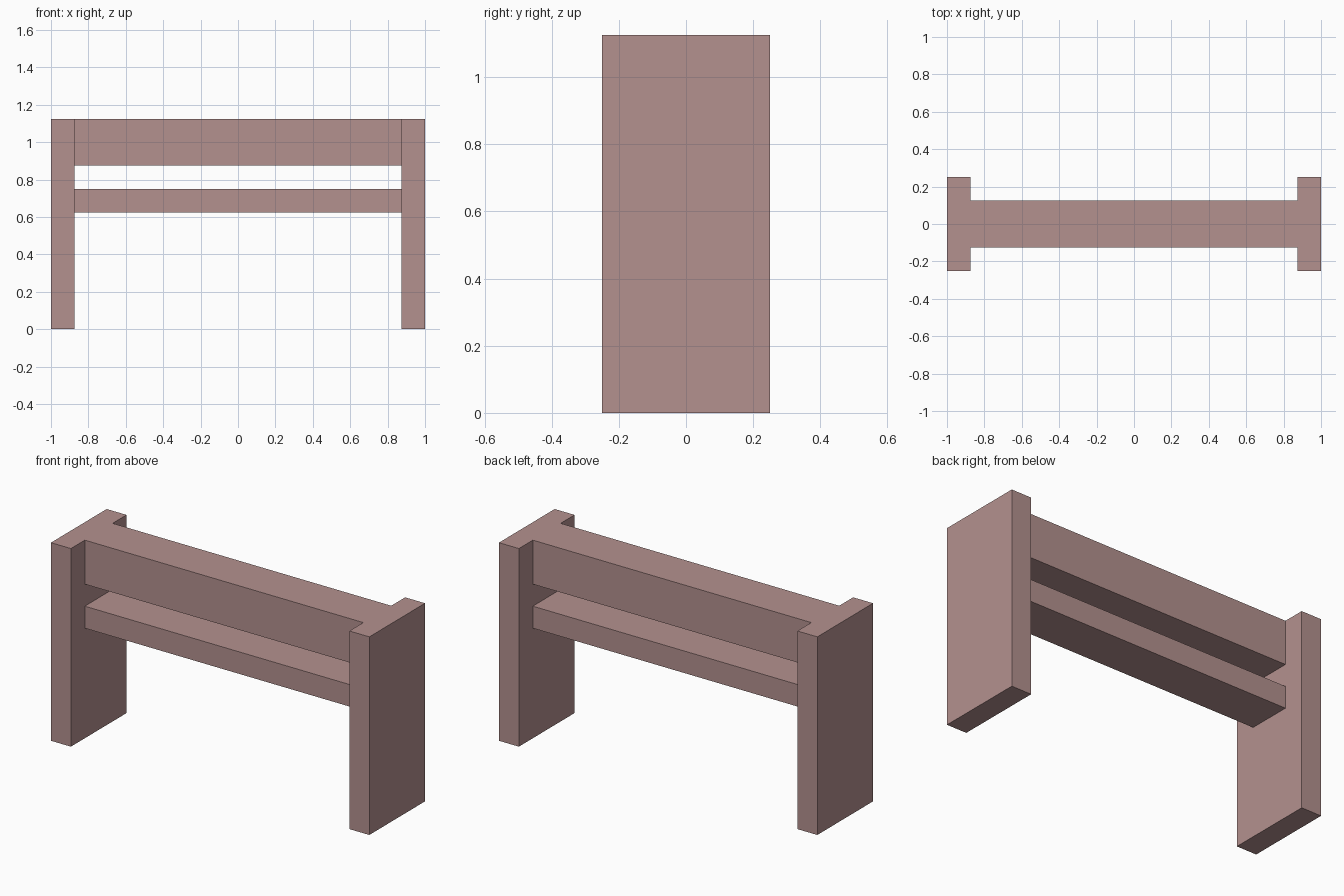
import bpy

if "Cube" in bpy.data.objects:
    bpy.data.objects.remove(bpy.data.objects["Cube"])

# Single dusty pink colour
pink = bpy.data.materials.new("dusty_pink")
pink.diffuse_color = (0.456, 0.283, 0.275, 1.0)
pink.use_nodes = True
pink.node_tree.nodes["Principled BSDF"].inputs["Base Color"].default_value = pink.diffuse_color


def box(name, lo, hi):
    """Box spanning two opposite corners."""
    bpy.ops.mesh.primitive_cube_add(
        size=1, location=[(a + b) / 2 for a, b in zip(lo, hi)])
    ob = bpy.context.object
    ob.name = name
    ob.scale = [b - a for a, b in zip(lo, hi)]
    bpy.ops.object.transform_apply(location=False, rotation=False, scale=True)
    ob.data.materials.append(pink)
    return ob


# Upright end panels
box("left_panel", (-1, -0.25, 0), (-0.875, 0.25, 1.125))
box("right_panel", (0.875, -0.25, 0), (1, 0.25, 1.125))

# Cross beams between the panels
box("top_beam", (-0.875, -0.125, 0.875), (0.875, 0.125, 1.125))
box("lower_rail", (-0.875, -0.125, 0.625), (0.875, 0.125, 0.75))
